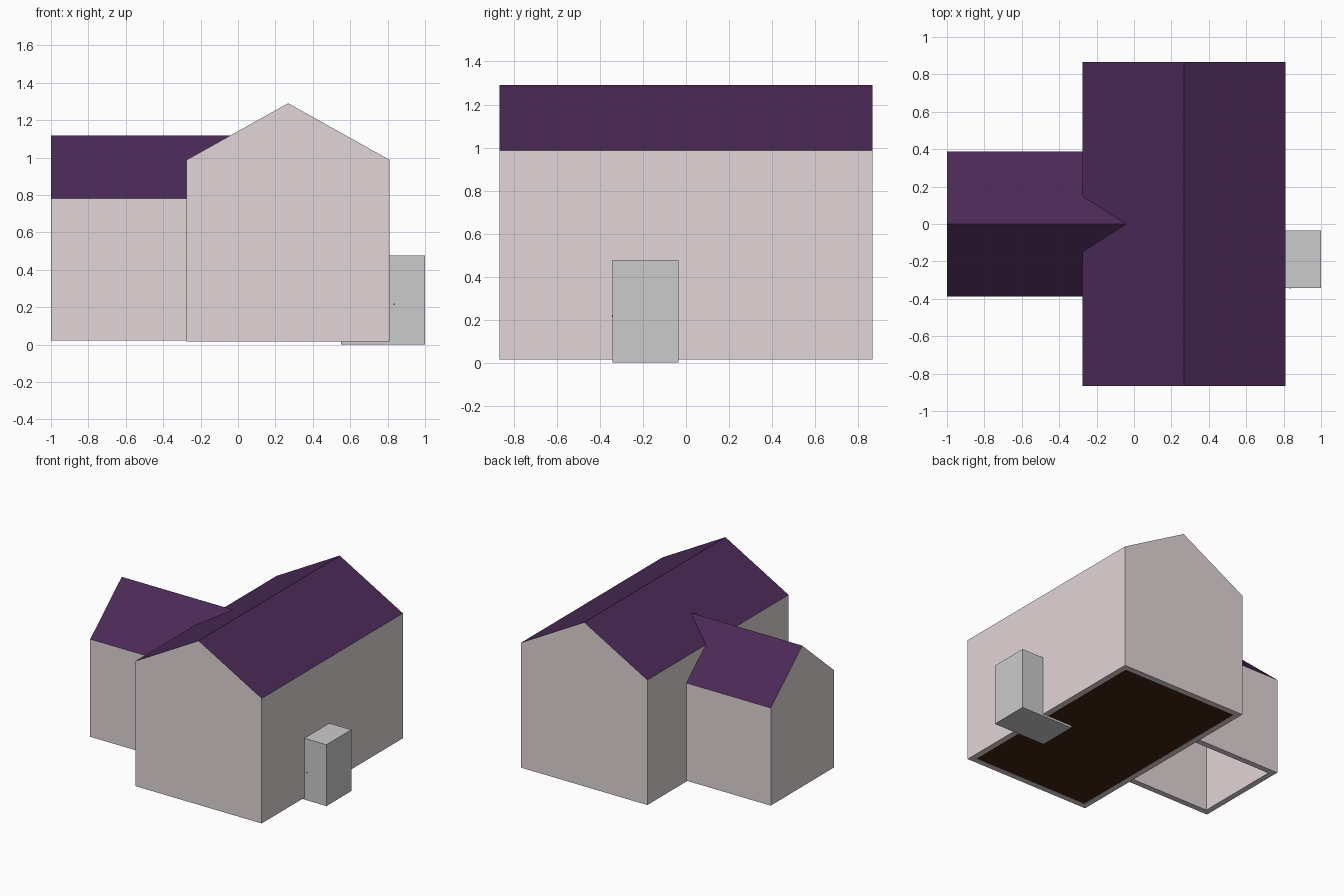
import bpy, bmesh
from mathutils import Vector

if "Cube" in bpy.data.objects:
    bpy.data.objects.remove(bpy.data.objects["Cube"])


def material(name, rgb):
    m = bpy.data.materials.new(name)
    m.diffuse_color = (*rgb, 1)
    m.use_nodes = True
    m.node_tree.nodes["Principled BSDF"].inputs["Base Color"].default_value = m.diffuse_color
    return m


WALL = material("wall_paint", (0.76, 0.67, 0.68))
ROOF = material("roof_purple", (0.07, 0.022, 0.095))
FLOOR = material("floor_brown", (0.05, 0.016, 0.006))
DARK = material("dark_metal", (0.05, 0.05, 0.05))


def make_object(name, bm, mats=()):
    mesh = bpy.data.meshes.new(name)
    bm.to_mesh(mesh)
    bm.free()
    for m in mats:
        mesh.materials.append(m)
    obj = bpy.data.objects.new(name, mesh)
    bpy.context.collection.objects.link(obj)
    return obj


def gabled_shell(name, half_width, bottom, eaves, ridge, start, end, place, open_end=False):
    """Sweep a gable profile, open underneath, and give it wall thickness."""
    profile = [(-half_width, bottom), (-half_width, eaves), (0, ridge),
               (half_width, eaves), (half_width, bottom)]
    bm = bmesh.new()
    a = [bm.verts.new(place(start, u, z)) for u, z in profile]
    b = [bm.verts.new(place(end, u, z)) for u, z in profile]
    for i in range(4):
        f = bm.faces.new((a[i], a[i + 1], b[i + 1], b[i]))
        f.material_index = 1 if i in (1, 2) else 0
    bm.faces.new(a)
    if not open_end:
        bm.faces.new(b)
    bmesh.ops.recalc_face_normals(bm, faces=bm.faces)
    obj = make_object(name, bm, (WALL, ROOF))
    mod = obj.modifiers.new("wall_thickness", "SOLIDIFY")
    mod.thickness = 0.045
    mod.offset = -1
    mod.use_even_offset = True
    return obj


def box(name, lo, hi, mats=()):
    lo, hi = Vector(lo), Vector(hi)
    bm = bmesh.new()
    bmesh.ops.create_cube(bm, size=1)
    for v in bm.verts:
        v.co = (lo + hi) / 2 + v.co * (hi - lo)
    return make_object(name, bm, mats)


# Main house, ridge running front to back
gabled_shell("main_house", 0.543, 0.015, 0.987, 1.29, -0.867, 0.867,
             lambda t, u, z: (0.268 + u, t, z))

# Side wing, ridge running into the main roof
gabled_shell("side_wing", 0.387, 0.021, 0.78, 1.117, -1.0, -0.03,
             lambda t, u, z: (t, u, z), open_end=True)

# Floor of the main house
box("floor", (-0.24, -0.83, 0.017), (0.775, 0.83, 0.02), (FLOOR,))

# Entrance block passing through the right wall, with a tiny knob
box("entrance_block", (0.55, -0.342, 0), (1.0, -0.036, 0.477))
box("knob", (0.831, -0.344, 0.211), (0.839, -0.34, 0.219), (DARK,))
